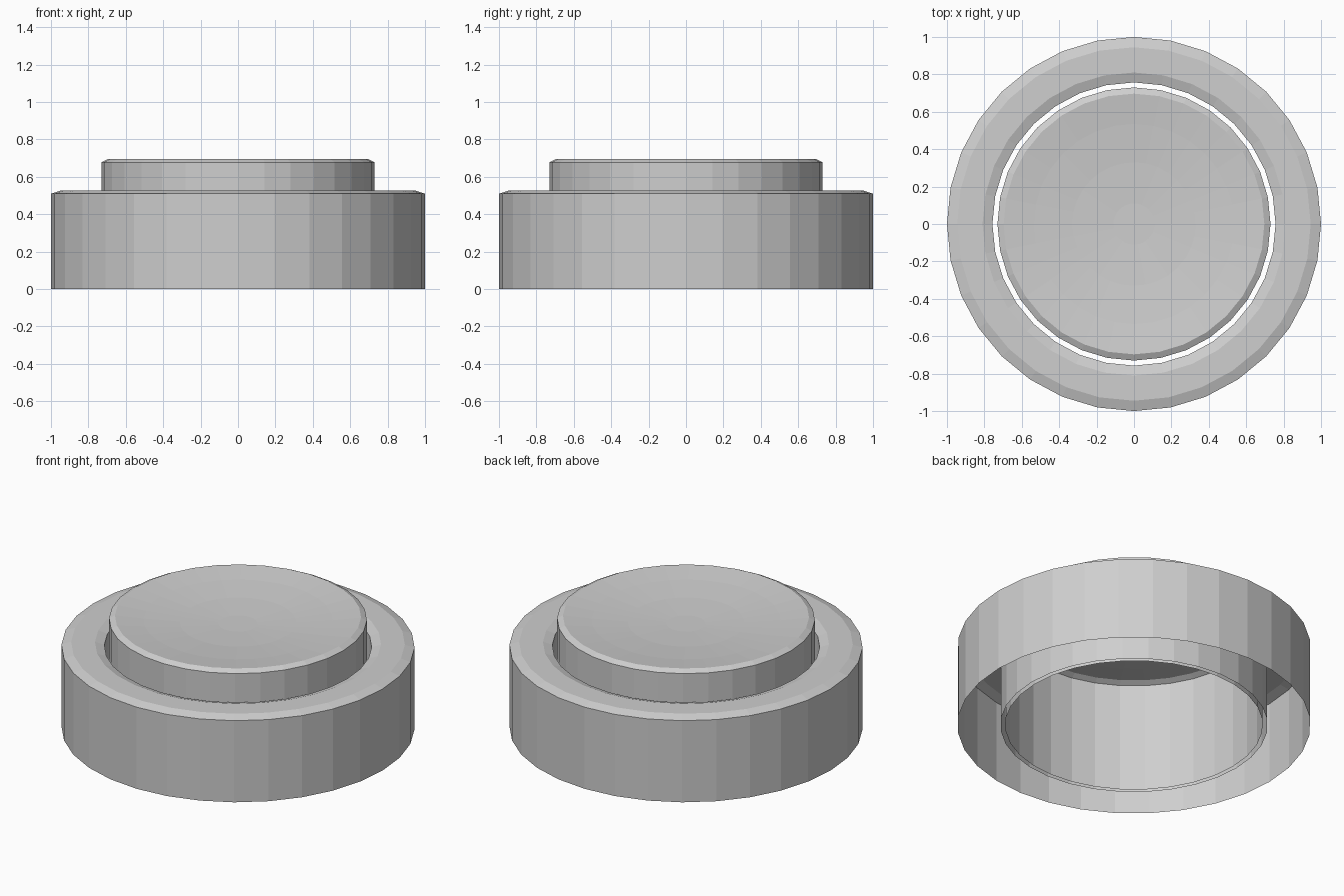
import bpy
import bmesh
from math import cos, sin, tau

SIDES = 32

cube = bpy.data.objects.get("Cube")
if cube:
    bpy.data.objects.remove(cube, do_unlink=True)

grey = bpy.data.materials.new("plain grey")
colour = (0.62, 0.62, 0.62, 1)
grey.use_nodes = True
grey.diffuse_color = colour
grey.node_tree.nodes["Principled BSDF"].inputs["Base Color"].default_value = colour


def lathe(name, profile, capped=False):
    """Turn a (radius, height) profile about z; outer bottom first, so normals face out."""
    bm = bmesh.new()
    rings = [[bm.verts.new((r * cos(tau * i / SIDES), r * sin(tau * i / SIDES), z))
              for i in range(SIDES)] for r, z in profile]
    for low, high in zip(rings, rings[1:]):
        for i in range(SIDES):
            j = (i + 1) % SIDES
            bm.faces.new((low[i], low[j], high[j], high[i]))
    if capped:
        bm.faces.new(rings[-1])
    mesh = bpy.data.meshes.new(name)
    bm.to_mesh(mesh)
    bm.free()
    mesh.materials.append(grey)
    obj = bpy.data.objects.new(name, mesh)
    bpy.context.collection.objects.link(obj)
    return obj


# Housing: thin open-bottomed ring with bevelled top edges
lathe("housing_ring", [(1, 0), (1, 0.51), (0.945, 0.528), (0.81, 0.528),
                       (0.757, 0.51), (0.757, 0)])

# Button: hollow cap with a bevelled rim and a shallow dished top
RIM, RIM_Z, DEPTH = 0.697, 0.695, 0.045
dish = [(r, RIM_Z - DEPTH * (1 - (r / RIM) ** 2)) for r in (RIM, 0.535, 0.33, 0.11)]
lathe("button", [(0.73, 0), (0.73, 0.678)] + dish, capped=True)
